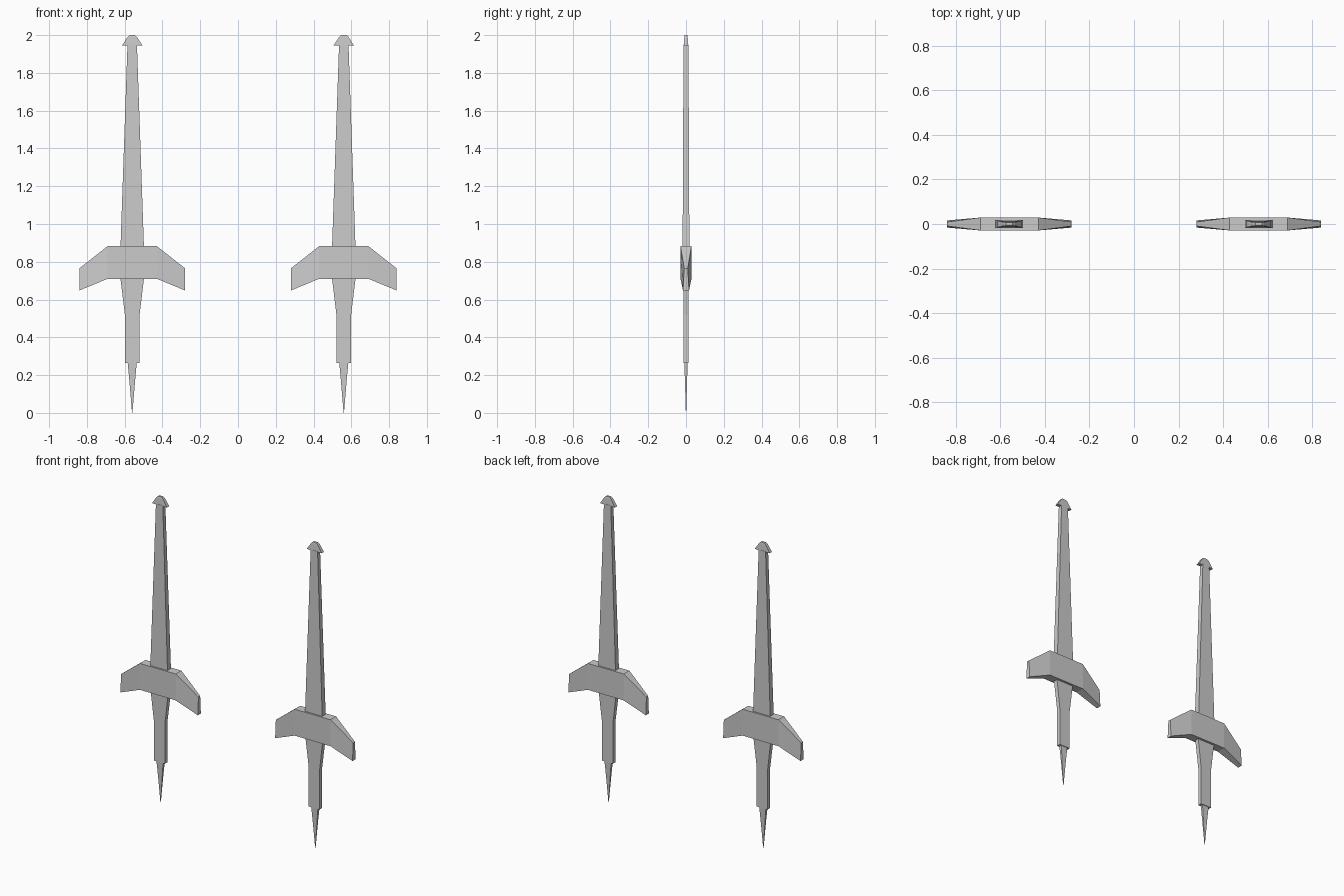
import bpy

if "Cube" in bpy.data.objects:
    bpy.data.objects.remove(bpy.data.objects["Cube"])


def loft(name, rings, x):
    """Skin a stack of four-cornered rings into a closed solid centred at x."""
    verts = [v for ring in rings for v in ring]
    faces = [(3, 2, 1, 0)]
    for r in range(0, len(verts) - 4, 4):
        for i in range(4):
            j = (i + 1) % 4
            faces.append((r + i, r + j, r + 4 + j, r + 4 + i))
    n = len(verts)
    faces.append((n - 4, n - 3, n - 2, n - 1))
    mesh = bpy.data.meshes.new(name)
    mesh.from_pydata(verts, [], faces)
    obj = bpy.data.objects.new(name, mesh)
    obj.location.x = x
    bpy.context.collection.objects.link(obj)
    return obj


def upright(sections):
    """Horizontal rectangles from (z, half width, half depth)."""
    return [[(-w, -d, z), (w, -d, z), (w, d, z), (-w, d, z)] for z, w, d in sections]


def crosswise(sections):
    """Rectangles across x from (x, bottom z, top z, bottom depth, top depth)."""
    return [[(x, -db, zb), (x, db, zb), (x, dt, zt), (x, -dt, zt)]
            for x, zb, zt, db, dt in sections]


BLADE = [(0.88, 0.062, 0.018), (1.95, 0.025, 0.013)]
CAP = [(1.945, 0.054, 0.012), (1.99, 0.025, 0.009), (2.0, 0.015, 0.007)]
GRIP = [(0.265, 0.039, 0.013), (0.52, 0.039, 0.013), (0.71, 0.062, 0.014), (0.88, 0.062, 0.018)]
SPIKE = [(0.0, 0.001, 0.001), (0.18, 0.016, 0.006), (0.265, 0.024, 0.009)]
WING = [(0.13, 0.71, 0.883, 0.029, 0.029), (0.28, 0.648, 0.765, 0.016, 0.009)]
GUARD = [(-x, *rest) for x, *rest in reversed(WING)] + WING

# Two identical swords side by side
for side, x in (("left", -0.56), ("right", 0.56)):
    loft(side + "_blade", upright(BLADE), x)
    loft(side + "_blade_cap", upright(CAP), x)
    loft(side + "_grip", upright(GRIP), x)
    loft(side + "_spike", upright(SPIKE), x)
    loft(side + "_guard", crosswise(GUARD), x)
